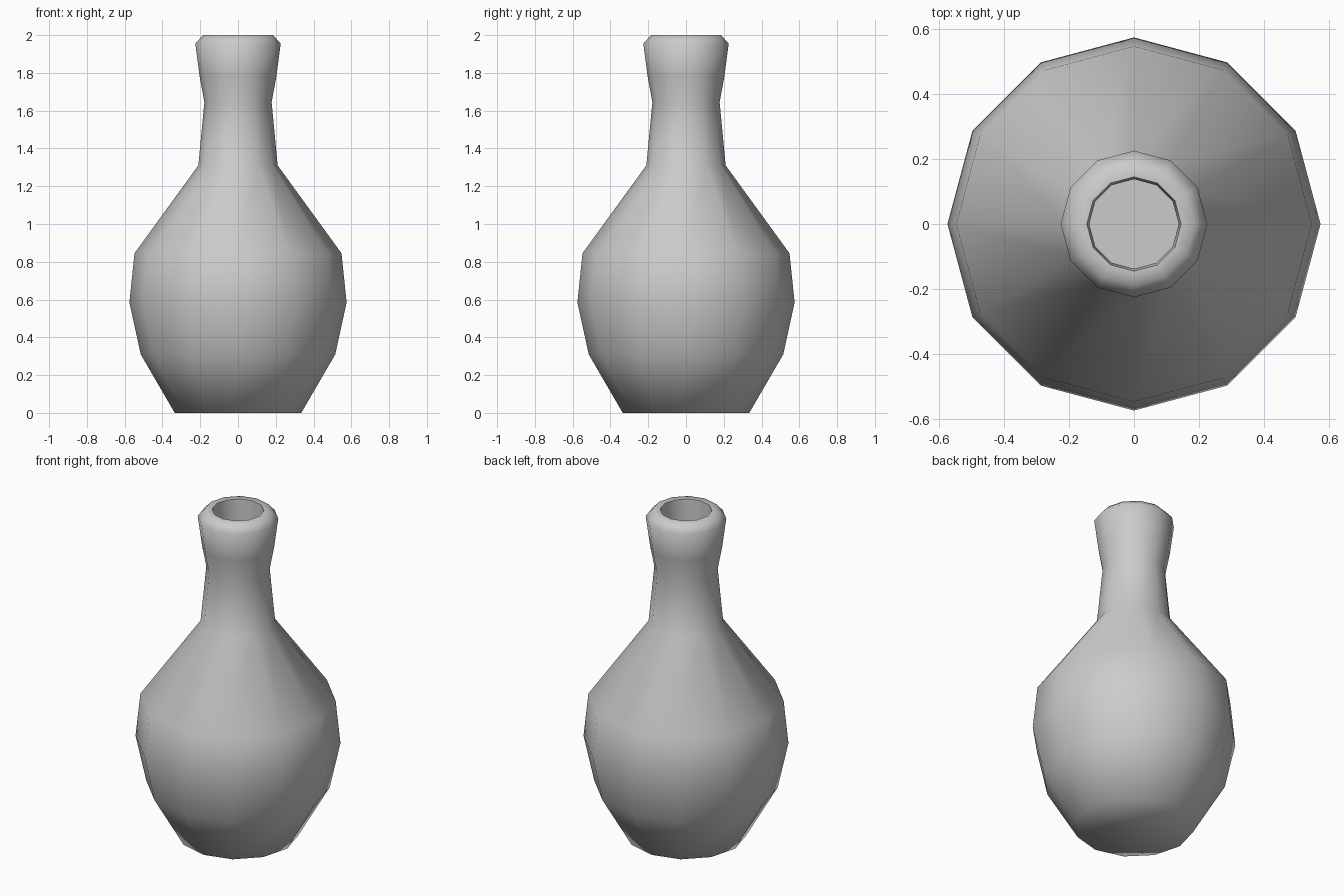
import bpy
import bmesh
from math import cos, sin, tau, radians

cube = bpy.data.objects.get("Cube")
if cube:
    bpy.data.objects.remove(cube, do_unlink=True)

SIDES = 12

# Plain grey material
grey = bpy.data.materials.new("plain_grey")
grey.use_nodes = True
colour = (0.6, 0.6, 0.6, 1)
grey.diffuse_color = colour
grey.node_tree.nodes["Principled BSDF"].inputs["Base Color"].default_value = colour

# Radius and height: base, belly, shoulder, neck, lip, then down the bore
profile = [
    (0.335, 0.0), (0.515, 0.31), (0.575, 0.585), (0.548, 0.845),
    (0.21, 1.31), (0.178, 1.645), (0.203, 1.78), (0.226, 1.955),
    (0.185, 2.0), (0.145, 2.0), (0.138, 1.645), (0.138, 1.35),
]

# Turn the profile into rings and bridge them
bm = bmesh.new()
rings = [
    [bm.verts.new((r * cos(tau * i / SIDES), r * sin(tau * i / SIDES), z))
     for i in range(SIDES)]
    for r, z in profile
]
for low, high in zip(rings, rings[1:]):
    for i in range(SIDES):
        j = (i + 1) % SIDES
        bm.faces.new((low[i], low[j], high[j], high[i]))

# Base and floor of the bore
bm.faces.new(rings[0][::-1])
bm.faces.new(rings[-1])

mesh = bpy.data.meshes.new("bottle")
bm.to_mesh(mesh)
bm.free()
mesh.materials.append(grey)
bottle = bpy.data.objects.new("bottle", mesh)
bpy.context.collection.objects.link(bottle)

# Smooth body with a crisp inner lip
bpy.ops.object.select_all(action="DESELECT")
bottle.select_set(True)
bpy.context.view_layer.objects.active = bottle
bpy.ops.object.shade_smooth_by_angle(angle=radians(70))
